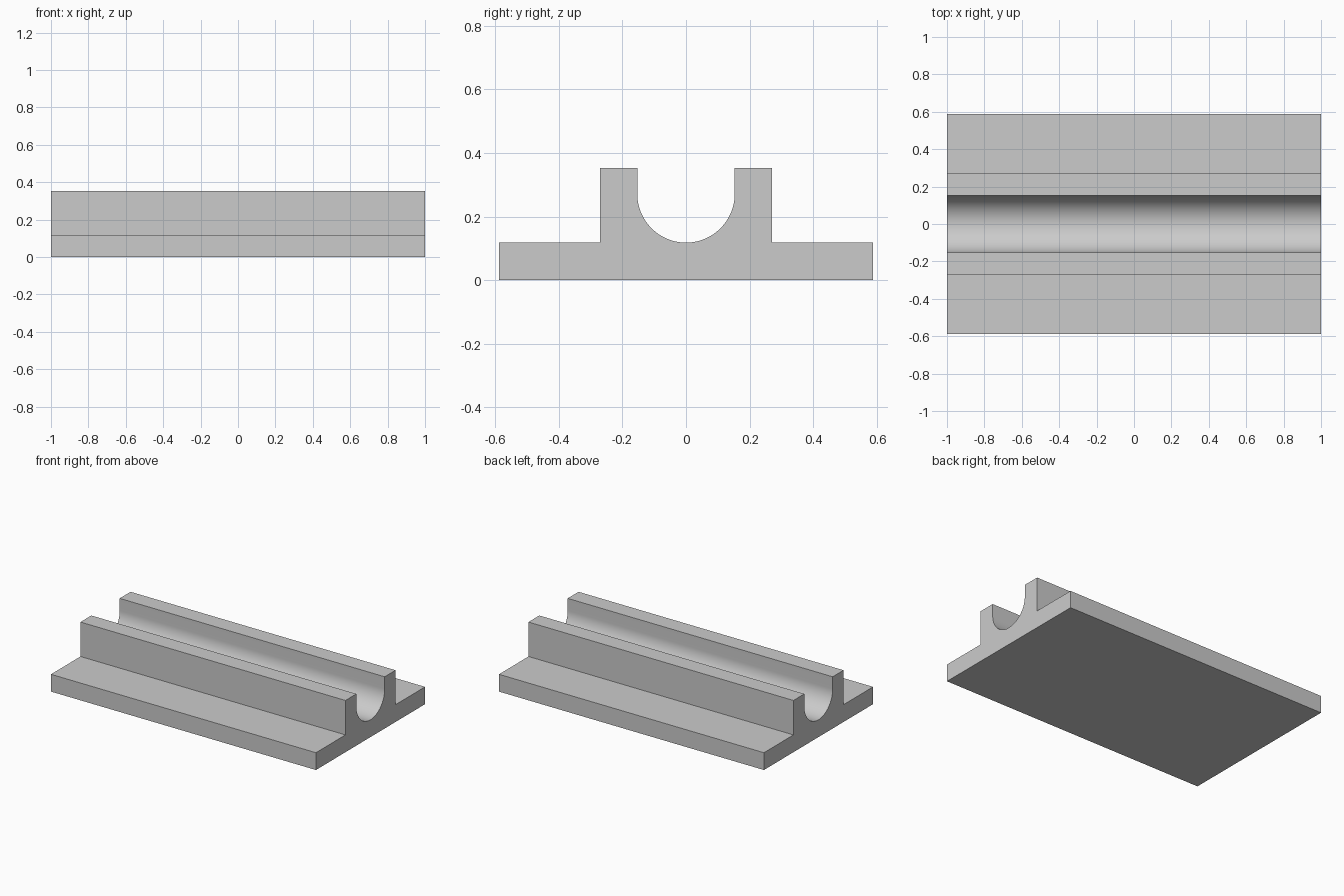
import bpy
import bmesh
from math import pi, sin, cos

cube = bpy.data.objects.get("Cube")
if cube:
    bpy.data.objects.remove(cube, do_unlink=True)

LENGTH = 2.0
HALF_BASE, BASE_TOP = 0.588, 0.118
HALF_RAIL, RAIL_TOP = 0.27, 0.353
RADIUS = 0.153
SEGMENTS = 48

grey = bpy.data.materials.new("plain grey")
grey.use_nodes = True
colour = (0.6, 0.6, 0.6, 1.0)
grey.diffuse_color = colour
grey.node_tree.nodes["Principled BSDF"].inputs["Base Color"].default_value = colour

# Cross-section: flat flanges, two upright walls and a round-bottomed channel
right = [(HALF_BASE, 0), (HALF_BASE, BASE_TOP), (HALF_RAIL, BASE_TOP),
         (HALF_RAIL, RAIL_TOP), (RADIUS, RAIL_TOP)]
left = [(-y, z) for y, z in reversed(right)]
centre_z = BASE_TOP + RADIUS
arc = [(RADIUS * cos(pi * i / SEGMENTS), centre_z - RADIUS * sin(pi * i / SEGMENTS))
       for i in range(SEGMENTS + 1)]
profile = right + arc + left

# Extrude the cross-section along the length
bm = bmesh.new()
end = bm.faces.new([bm.verts.new((-LENGTH / 2, y, z)) for y, z in profile])
extruded = bmesh.ops.extrude_face_region(bm, geom=[end], use_keep_orig=True)["geom"]
moved = [v for v in extruded if isinstance(v, bmesh.types.BMVert)]
bmesh.ops.translate(bm, verts=moved, vec=(LENGTH, 0, 0))
bmesh.ops.recalc_face_normals(bm, faces=bm.faces)

mesh = bpy.data.meshes.new("channel_block")
bm.to_mesh(mesh)
bm.free()
mesh.materials.append(grey)
block = bpy.data.objects.new("channel_block", mesh)
bpy.context.collection.objects.link(block)

# Smooth channel with crisp outer edges
bpy.ops.object.select_all(action="DESELECT")
block.select_set(True)
bpy.context.view_layer.objects.active = block
bpy.ops.object.shade_smooth_by_angle(angle=pi / 6)
